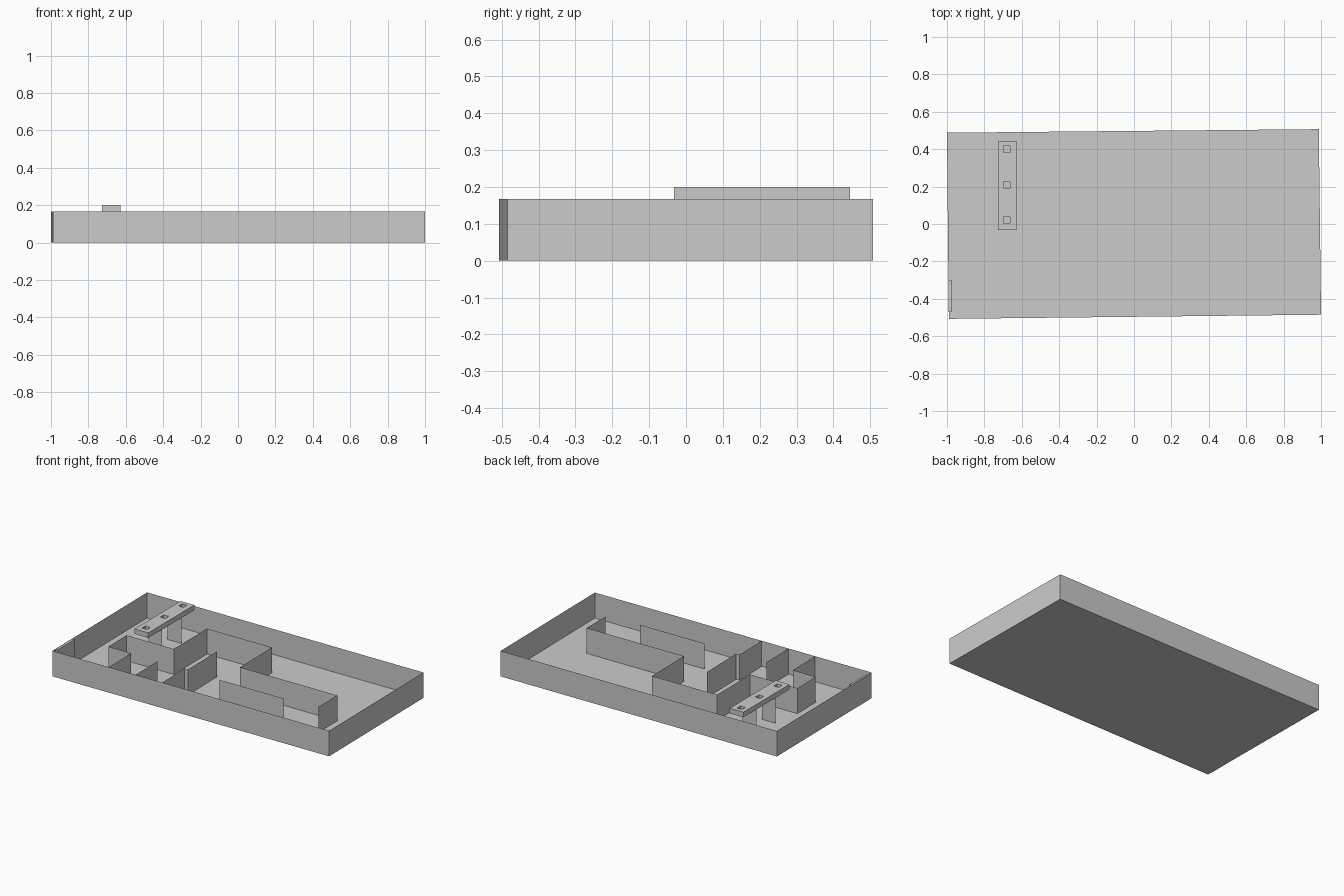
import bpy
import bmesh

old = bpy.data.objects.get("Cube")
if old:
    bpy.data.objects.remove(old, do_unlink=True)

HEIGHT = 0.167

grey = bpy.data.materials.new("plain_grey")
grey.use_nodes = True
colour = (0.6, 0.6, 0.6, 1)
grey.diffuse_color = colour
grey.node_tree.nodes["Principled BSDF"].inputs["Base Color"].default_value = colour


def finish(name, bm):
    mesh = bpy.data.meshes.new(name)
    bm.to_mesh(mesh)
    bm.free()
    mesh.materials.append(grey)
    obj = bpy.data.objects.new(name, mesh)
    bpy.context.collection.objects.link(obj)
    return obj


def wall(name, path, closed=False, floor=False):
    """Sheet wall standing on the floor along a plan path."""
    bm = bmesh.new()
    low = [bm.verts.new((x, y, 0)) for x, y in path]
    high = [bm.verts.new((x, y, HEIGHT)) for x, y in path]
    n = len(path)
    for i in range(n if closed else n - 1):
        j = (i + 1) % n
        bm.faces.new((low[i], low[j], high[j], high[i]))
    if floor:
        bm.faces.new(low[::-1])
    return finish(name, bm)


def block(name, xs, ys, z0, z1, holes=()):
    """Slab from a plan grid, leaving out the cells listed as holes."""
    bm = bmesh.new()
    grid = [[bm.verts.new((x, y, z0)) for y in ys] for x in xs]
    for i in range(len(xs) - 1):
        for j in range(len(ys) - 1):
            if (i, j) not in holes:
                bm.faces.new((grid[i][j], grid[i + 1][j],
                              grid[i + 1][j + 1], grid[i][j + 1]))
    top = bmesh.ops.extrude_face_region(bm, geom=bm.faces[:])["geom"]
    bmesh.ops.translate(bm, vec=(0, 0, z1 - z0),
                        verts=[v for v in top if isinstance(v, bmesh.types.BMVert)])
    bmesh.ops.recalc_face_normals(bm, faces=bm.faces[:])
    return finish(name, bm)


# Floor and outer walls, slightly out of square
wall("outer_shell", [(-0.99, -0.507), (1.0, -0.485), (0.988, 0.507), (-1.0, 0.488)],
     closed=True, floor=True)

# Inner partitions
wall("main_partition", [(0.755, -0.245), (0.755, -0.05), (0.055, -0.057), (0.05, 0.28),
                        (-0.417, 0.275), (-0.415, -0.072), (-0.755, -0.075),
                        (-0.752, -0.267), (-0.588, -0.267), (-0.584, -0.5)])
wall("short_partition", [(-0.395, -0.27), (-0.393, -0.498)])
wall("stepped_partition", [(-0.185, 0.045), (-0.18, -0.262), (-0.205, -0.262),
                           (-0.2, -0.497)])
wall("free_partition", [(0.055, -0.272), (0.52, -0.268)])

# Shallow box against the side wall and a thin strip on the floor
block("side_box", (-0.992, -0.975), (-0.47, -0.3), 0, HEIGHT - 0.002)
block("floor_strip", (0.508, 0.514), (-0.46, -0.29), 0, 0.004)

# Raised beam with three square holes, carried on two plates
centres = (0.02, 0.21, 0.4)
r = 0.018
ys = [-0.032] + [c + s for c in centres for s in (-r, r)] + [0.445]
block("beam", (-0.727, -0.68 - r, -0.68 + r, -0.628), ys, HEIGHT, 0.2,
      holes={(1, 1), (1, 3), (1, 5)})
for side, y in (("front", 0.11), ("back", 0.31)):
    wall(side + "_beam_support", [(-0.727, y), (-0.628, y)])
